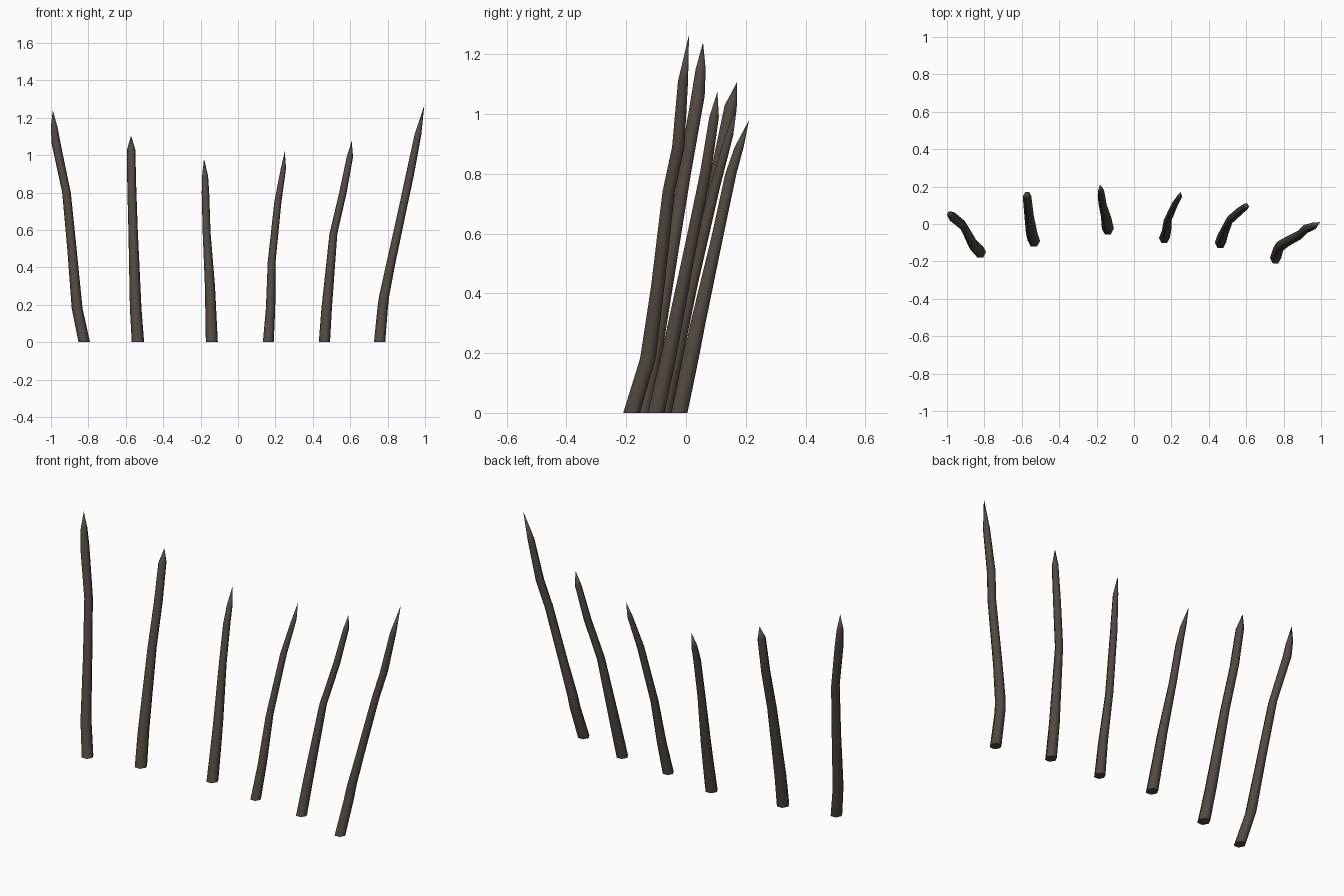
import bpy, bmesh, math

wood = bpy.data.materials.new("dark_brown_wood")
wood.diffuse_color = (0.085, 0.068, 0.052, 1.0)

SIDES = 6


def stake(name, path):
    """Loft horizontal rings along (x, y, z, radius) points, ending in a sharp tip."""
    bm = bmesh.new()
    rings = []
    for x, y, z, r in path[:-1]:
        ring = []
        for i in range(SIDES):
            a = 2 * math.pi * i / SIDES
            ring.append(bm.verts.new((x + r * math.cos(a), y + r * 1.08 * math.sin(a), z)))
        rings.append(ring)
    for low, high in zip(rings, rings[1:]):
        for i in range(SIDES):
            j = (i + 1) % SIDES
            bm.faces.new((low[i], low[j], high[j], high[i]))
    tip = bm.verts.new(path[-1][:3])
    for i in range(SIDES):
        bm.faces.new((rings[-1][i], rings[-1][(i + 1) % SIDES], tip))
    base = bm.faces.new(rings[0][::-1])
    for f in bm.faces:
        f.smooth = f is not base
    for e in base.edges:
        e.smooth = False
    bmesh.ops.recalc_face_normals(bm, faces=bm.faces)
    mesh = bpy.data.meshes.new(name)
    bm.to_mesh(mesh)
    bm.free()
    mesh.materials.append(wood)
    ob = bpy.data.objects.new(name, mesh)
    bpy.context.collection.objects.link(ob)


# six bent sharpened stakes, left to right
stake("stake_far_left", [
    (-.822, -.15, 0, .031), (-.86, -.11, .18, .029), (-.888, -.055, .5, .025),
    (-.917, -.005, .8, .023), (-.972, .04, 1.06, .024), (-.983, .049, 1.15, .018),
    (-.99, .057, 1.24, 0)])
stake("stake_left", [
    (-.535, -.09, 0, .033), (-.547, -.05, .18, .031), (-.561, .045, .6, .025),
    (-.568, .11, .83, .024), (-.571, .15, 1.03, .022), (-.572, .17, 1.105, 0)])
stake("stake_centre_left", [
    (-.14, -.025, 0, .032), (-.146, .015, .18, .029), (-.15, .04, .3, .027),
    (-.168, .105, .59, .021), (-.174, .15, .8, .020), (-.176, .178, .89, .016),
    (-.182, .211, .98, 0)])
stake("stake_centre_right", [
    (.162, -.075, 0, .029), (.174, -.035, .18, .025), (.18, .02, .43, .021),
    (.213, .095, .75, .019), (.243, .145, .93, .014), (.25, .17, 1.02, 0)])
stake("stake_right", [
    (.462, -.10, 0, .030), (.474, -.06, .18, .028), (.510, .02, .58, .021),
    (.561, .065, .8, .020), (.598, .094, .99, .017), (.608, .105, 1.075, 0)])
stake("stake_far_right", [
    (.757, -.182, 0, .030), (.773, -.128, .18, .028), (.782, -.118, .25, .027),
    (.817, -.095, .42, .024), (.886, -.058, .74, .022), (.918, -.026, .89, .022),
    (.962, -.010, 1.11, .018), (.996, .01, 1.265, 0)])
